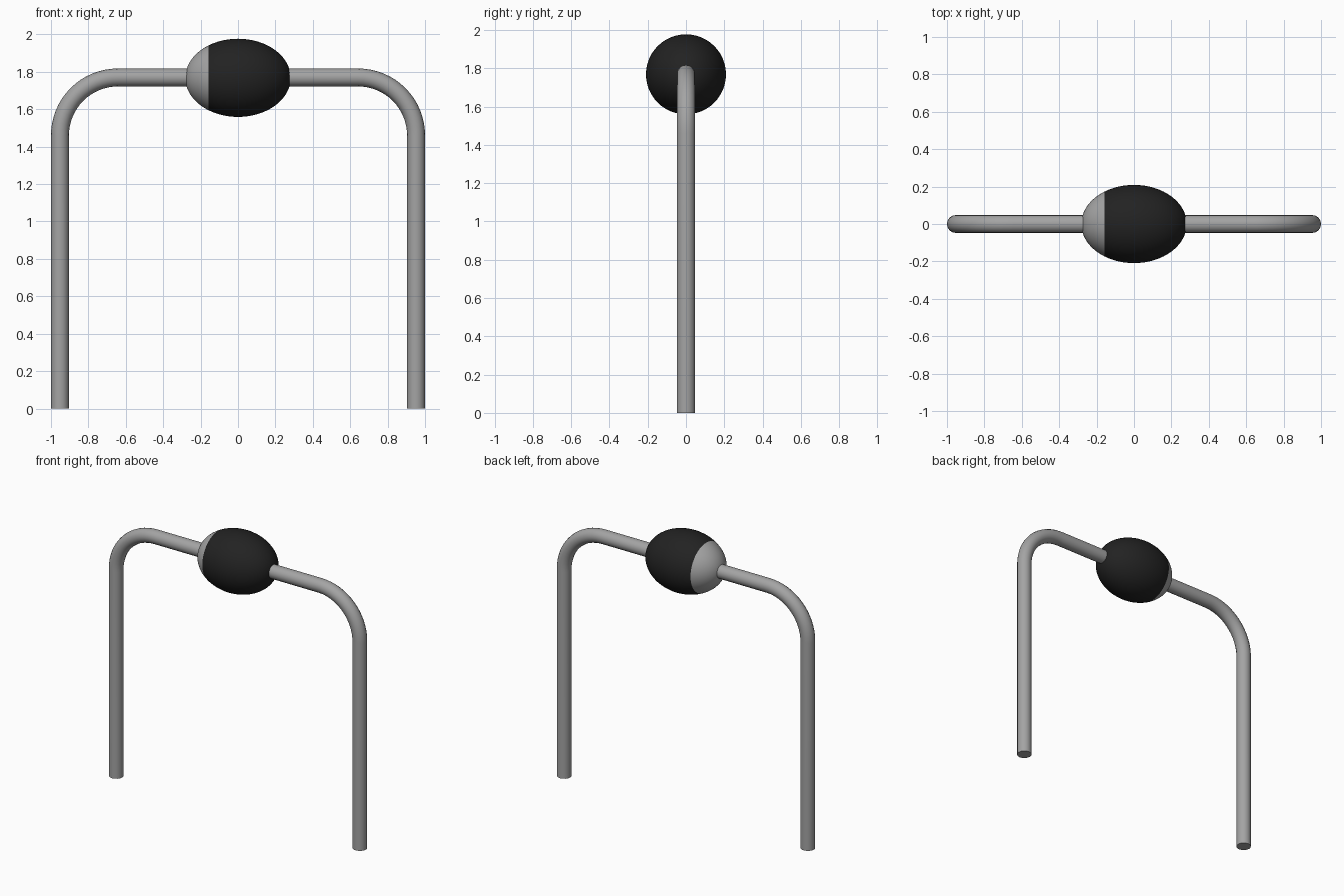
import bpy, bmesh, math
from mathutils import Matrix

cube = bpy.data.objects.get("Cube")
if cube:
    bpy.data.objects.remove(cube, do_unlink=True)

TUBE_R = 0.048      # tube radius
LEG_X = 0.952       # leg centre line
BAR_Z = 1.77        # crossbar centre line
BEND = 0.31         # bend radius
FLOAT_X, FLOAT_R = 0.282, 0.209
SPLIT_X = -0.157    # where the grey cap meets the black body


def material(name, value):
    m = bpy.data.materials.new(name)
    m.use_nodes = True
    color = (value, value, value, 1)
    m.diffuse_color = color
    m.node_tree.nodes["Principled BSDF"].inputs["Base Color"].default_value = color
    return m


grey = material("grey metal", 0.37)
black = material("black", 0.016)


def smooth(obj):
    bpy.ops.object.select_all(action='DESELECT')
    obj.select_set(True)
    bpy.context.view_layer.objects.active = obj
    bpy.ops.object.shade_smooth_by_angle(angle=math.radians(40))


# Bent tube: two legs joined by a crossbar, with rounded corners
half = [(LEG_X, 0)]
for i in range(17):
    a = math.pi / 2 * i / 16
    half.append((LEG_X - BEND + BEND * math.cos(a), BAR_Z - BEND + BEND * math.sin(a)))
path = half + [(-x, z) for x, z in reversed(half)]

curve = bpy.data.curves.new("tube_frame", 'CURVE')
curve.dimensions = '3D'
curve.bevel_depth = TUBE_R
curve.bevel_resolution = 6
curve.use_fill_caps = True
spline = curve.splines.new('POLY')
spline.points.add(len(path) - 1)
for p, (x, z) in zip(spline.points, path):
    p.co = (x, 0, z, 1)
curve.materials.append(grey)
frame = bpy.data.objects.new("tube_frame", curve)
bpy.context.collection.objects.link(frame)
bpy.ops.object.select_all(action='DESELECT')
frame.select_set(True)
bpy.context.view_layer.objects.active = frame
bpy.ops.object.convert(target='MESH')
smooth(bpy.context.object)

# Egg-shaped bead on the crossbar, cut where its colour changes
bm = bmesh.new()
bmesh.ops.create_uvsphere(bm, u_segments=48, v_segments=32, radius=1)
bm.transform(Matrix.Diagonal((FLOAT_X, FLOAT_R, FLOAT_R, 1)) @ Matrix.Rotation(math.pi / 2, 4, 'Y'))
bmesh.ops.bisect_plane(bm, geom=bm.verts[:] + bm.edges[:] + bm.faces[:],
                       plane_co=(SPLIT_X, 0, 0), plane_no=(1, 0, 0))
for f in bm.faces:
    f.material_index = 1 if f.calc_center_median().x < SPLIT_X else 0
mesh = bpy.data.meshes.new("bead")
bm.to_mesh(mesh)
bm.free()
mesh.materials.append(black)
mesh.materials.append(grey)
bead = bpy.data.objects.new("bead", mesh)
bead.location.z = BAR_Z - 0.002
bpy.context.collection.objects.link(bead)
smooth(bead)
